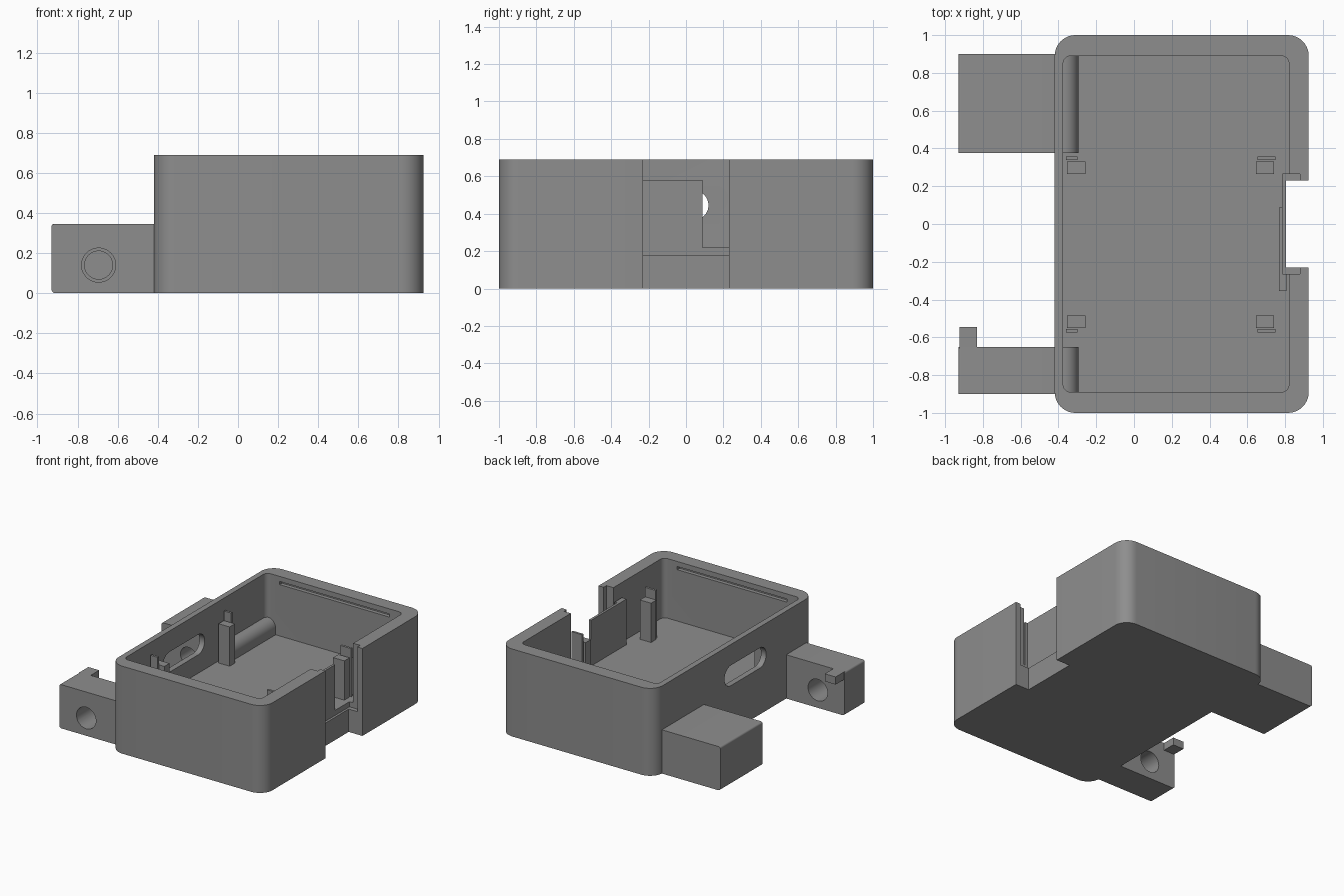
import bpy, bmesh, math

if "Cube" in bpy.data.objects:
    bpy.data.objects.remove(bpy.data.objects["Cube"])

grey = bpy.data.materials.new("mid_grey")
grey.diffuse_color = (0.27, 0.27, 0.27, 1)
grey.use_nodes = True
grey.node_tree.nodes["Principled BSDF"].inputs["Base Color"].default_value = grey.diffuse_color


def prism(name, pts, lo, hi, axis="z"):
    """Extrude a closed outline; axis z uses (x, y), y uses (x, z), x uses (y, z)."""
    place = {"z": lambda a, b, c: (a, b, c),
             "y": lambda a, b, c: (a, c, b),
             "x": lambda a, b, c: (c, a, b)}[axis]
    bm = bmesh.new()
    face = bm.faces.new([bm.verts.new(place(a, b, lo)) for a, b in pts])
    ext = bmesh.ops.extrude_face_region(bm, geom=[face])
    shift = place(0, 0, hi - lo)
    bmesh.ops.translate(bm, vec=shift,
                        verts=[v for v in ext["geom"] if isinstance(v, bmesh.types.BMVert)])
    bmesh.ops.recalc_face_normals(bm, faces=bm.faces)
    me = bpy.data.meshes.new(name)
    bm.to_mesh(me)
    bm.free()
    me.materials.append(grey)
    ob = bpy.data.objects.new(name, me)
    bpy.context.collection.objects.link(ob)
    return ob


def rounded(a0, a1, b0, b1, radii, n=10):
    """Rectangle outline; radii in order low-low, high-low, high-high, low-high."""
    pts = []
    corners = [(a0, b0, 1, 1), (a1, b0, -1, 1), (a1, b1, -1, -1), (a0, b1, 1, -1)]
    for i, ((a, b, sa, sb), r) in enumerate(zip(corners, radii)):
        if r == 0:
            pts.append((a, b))
            continue
        for k in range(n + 1):
            t = math.pi * (1 + i / 2) + k / n * math.pi / 2
            pts.append((a + sa * r + r * math.cos(t), b + sb * r + r * math.sin(t)))
    return pts


def box(name, x0, x1, y0, y1, z0, z1):
    return prism(name, rounded(x0, x1, y0, y1, [0] * 4), z0, z1)


def circle(a, b, r, n=40):
    return [(a + r * math.cos(2 * math.pi * k / n), b + r * math.sin(2 * math.pi * k / n))
            for k in range(n)]


def cut(ob, *tools):
    for tool in tools:
        mod = ob.modifiers.new("cut", "BOOLEAN")
        mod.operation = "DIFFERENCE"
        mod.solver = "EXACT"
        mod.object = tool
        bpy.ops.object.select_all(action="DESELECT")
        bpy.context.view_layer.objects.active = ob
        ob.select_set(True)
        bpy.ops.object.modifier_apply(modifier=mod.name)
        bpy.data.objects.remove(tool)


def smooth(ob):
    bpy.ops.object.select_all(action="DESELECT")
    bpy.context.view_layer.objects.active = ob
    ob.select_set(True)
    bpy.ops.object.shade_smooth_by_angle(angle=math.radians(30))


FLOOR, TOP = 0.22, 0.69

# Open case with cavity, cable slot, end notch, panel groove and lid grooves
case = prism("case", rounded(-0.42, 0.925, -1, 1, [0.11] * 4), 0, TOP)
cut(case,
    prism("cavity", rounded(-0.375, 0.82, -0.89, 0.89, [0.04] * 4), FLOOR, 1),
    prism("cable_slot", rounded(-0.40, 0.12, 0.365, 0.525, [0.08] * 4), -0.6, -0.3, "x"),
    box("end_notch", 0.805, 1.1, -0.23, 0.23, -0.2, 1),
    box("panel_groove", 0.787, 0.88, -0.265, 0.265, 0.18, 1),
    box("lid_groove_back", -0.26, 0.70, 0.8, 0.92, 0.625, 0.65),
    box("lid_groove_front", -0.26, 0.70, -0.92, -0.8, 0.625, 0.65))
smooth(case)

# Side arms, each with a rounded ledge where it passes into the cavity
for side, y0, y1 in (("front", -0.9, -0.65), ("back", 0.375, 0.9)):
    arm = prism(side + "_arm", rounded(-0.93, -0.415, 0, 0.345, [0.02, 0, 0, 0.015]), y0, y1, "y")
    if side == "front":
        cut(arm, prism("pin_hole", circle(-0.695, 0.14, 0.085), -1, -0.5, "y"))
    else:
        cut(arm, prism("pin_socket", circle(-0.695, 0.14, 0.07), 0.3, 0.68, "y"))
    smooth(arm)
    ledge = prism(side + "_ledge", rounded(-0.38, -0.295, FLOOR - 0.01, 0.345, [0, 0, 0.075, 0]),
                  y0, y1, "y")
    smooth(ledge)

# Hook on the front arm
box("arm_hook", -0.925, -0.83, -0.66, -0.545, 0.285, 0.345)

# Board posts with a thin clip beside each
for side, px, cx0, cx1 in (("left", -0.355, -0.36, -0.30), ("right", 0.645, 0.655, 0.75)):
    for end, py, cy in (("front", -0.55, -0.575), ("back", 0.265, 0.34)):
        box(f"{end}_{side}_post", px, px + 0.097, py, py + 0.065, FLOOR - 0.01, 0.53)
        box(f"{end}_{side}_clip", cx0, cx1, cy, cy + 0.018, FLOOR - 0.01, 0.60)

# Upright panel behind the notch, thinner where the groove passes
panel = box("end_panel", 0.768, 0.808, -0.355, 0.088, FLOOR - 0.01, 0.58)
cut(panel, box("panel_relief", 0.787, 0.9, -0.265, 0.265, 0, 1))
